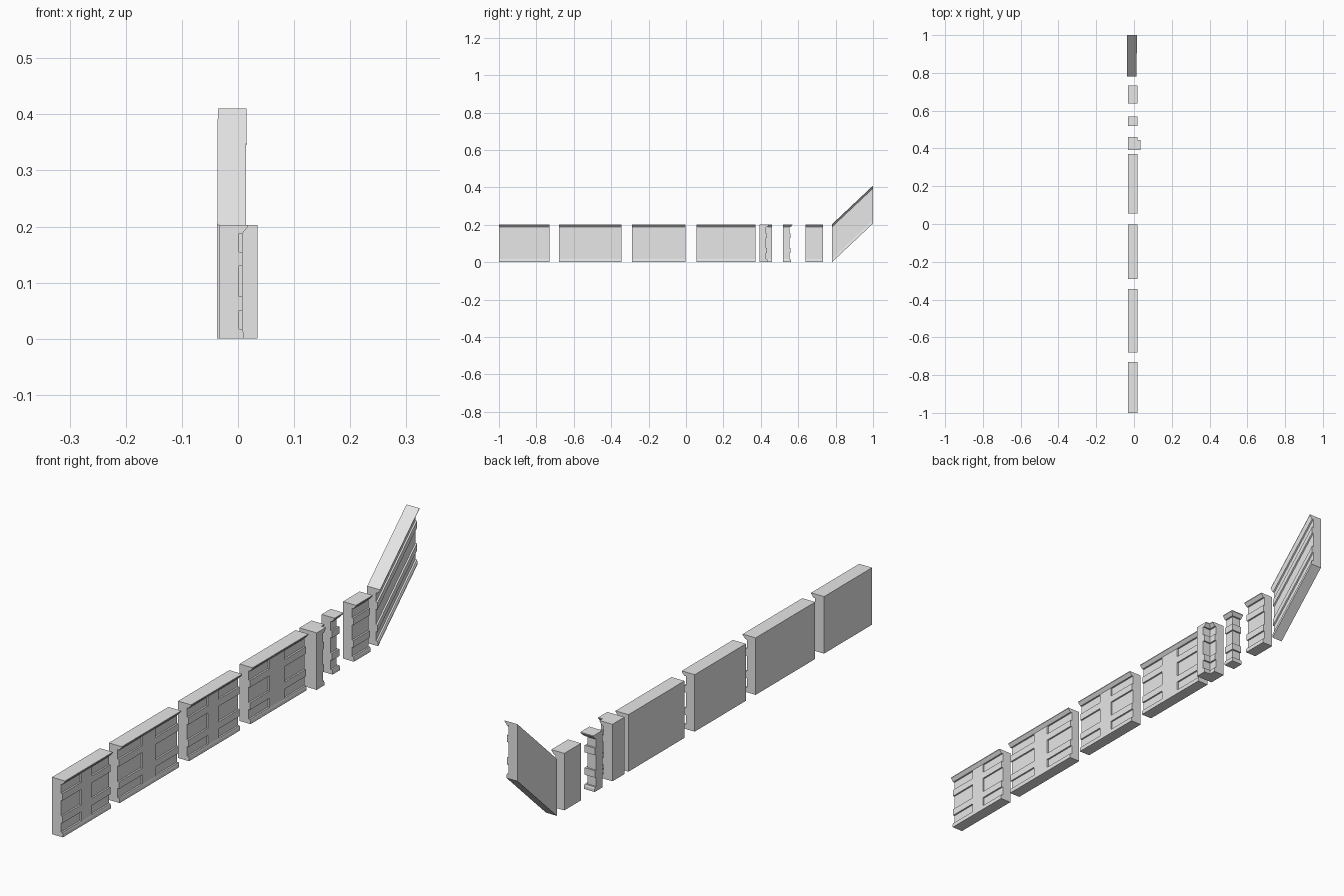
import bpy, bmesh

cube = bpy.data.objects.get("Cube")
if cube:
    bpy.data.objects.remove(cube, do_unlink=True)

stone = bpy.data.materials.new("pale_grey")
stone.use_nodes = True
stone.diffuse_color = (0.8, 0.8, 0.8, 1)
stone.node_tree.nodes["Principled BSDF"].inputs["Base Color"].default_value = (0.8, 0.8, 0.8, 1)

BACK = -0.033      # x of the plain rear face
FACE, RECESS, LIP, HEIGHT = 0.041, 0.035, 0.051, 0.203


def profile(recessed=True):
    """Wall section as (depth, height): base, three recessed bands, cornice."""
    r = RECESS if recessed else FACE
    pts = [(0, 0), (0.043, 0), (0.043, 0.01)]
    for low, high in ((0.017, 0.05), (0.075, 0.13), (0.155, 0.188)):
        pts += [(FACE, low), (r, low), (r, high), (FACE, high)]
    return pts + [(LIP, 0.2), (LIP, HEIGHT), (0, HEIGHT)]


def sweep(name, stations):
    """Skin through stations, each a function placing a section point, and a section."""
    bm = bmesh.new()
    rings = [[bm.verts.new(place(d, z)) for d, z in section]
             for place, section in stations]
    n = len(rings[0])
    for a, b in zip(rings, rings[1:]):
        for i in range(n):
            j = (i + 1) % n
            bm.faces.new((a[i], a[j], b[j], b[i]))
    bm.faces.new(rings[0])
    bm.faces.new(rings[-1])
    bmesh.ops.remove_doubles(bm, verts=bm.verts, dist=0.0001)
    bmesh.ops.dissolve_degenerate(bm, edges=bm.edges, dist=0.0001)
    bmesh.ops.recalc_face_normals(bm, faces=bm.faces)
    mesh = bpy.data.meshes.new(name)
    bm.to_mesh(mesh)
    bm.free()
    mesh.materials.append(stone)
    obj = bpy.data.objects.new(name, mesh)
    bpy.context.collection.objects.link(obj)
    return obj


def at(y, rise=0, shift=0):
    return lambda d, z: (BACK + shift + d, y, z + rise)


grooved, plain = profile(), profile(False)

# Straight walls with a plain pillar between the recessed bands
walls = {
    "end_wall": (-1.0, -0.893, -0.834, -0.73),
    "long_wall": (-0.68, -0.55, -0.475, -0.345),
    "middle_wall": (-0.29, -0.18, -0.12, -0.002),
    "wide_pillar_wall": (0.056, 0.166, 0.25, 0.371),
}
for name, (a, b, c, d) in walls.items():
    sweep(name, [(at(a), grooved), (at(b), grooved), (at(b), plain),
                 (at(c), plain), (at(c), grooved), (at(d), grooved)])

# Inner corner: two short arms mitred around a notch
Y_IN, ARM = 0.393, 0.068
sweep("inner_corner", [
    (lambda d, z: (BACK + d, Y_IN + ARM, z), grooved),
    (lambda d, z: (BACK + d, Y_IN + d, z), grooved),
    (lambda d, z: (BACK + ARM, Y_IN + d, z), grooved)])

# Outer corner: a post moulded on two adjoining sides
Y_OUT = 0.518
sweep("outer_corner", [
    (lambda d, z: (BACK + d, Y_OUT, z), grooved),
    (lambda d, z: (BACK + d, Y_OUT + d, z), grooved),
    (lambda d, z: (BACK, Y_OUT + d, z), grooved)])

# Short wall filler
sweep("short_wall", [(at(0.638), grooved), (at(0.732), grooved)])

# Sloping wall for stairs
sweep("sloped_wall", [(at(0.78, 0, -0.004), grooved),
                      (at(1.0, 0.207, -0.003), grooved)])
